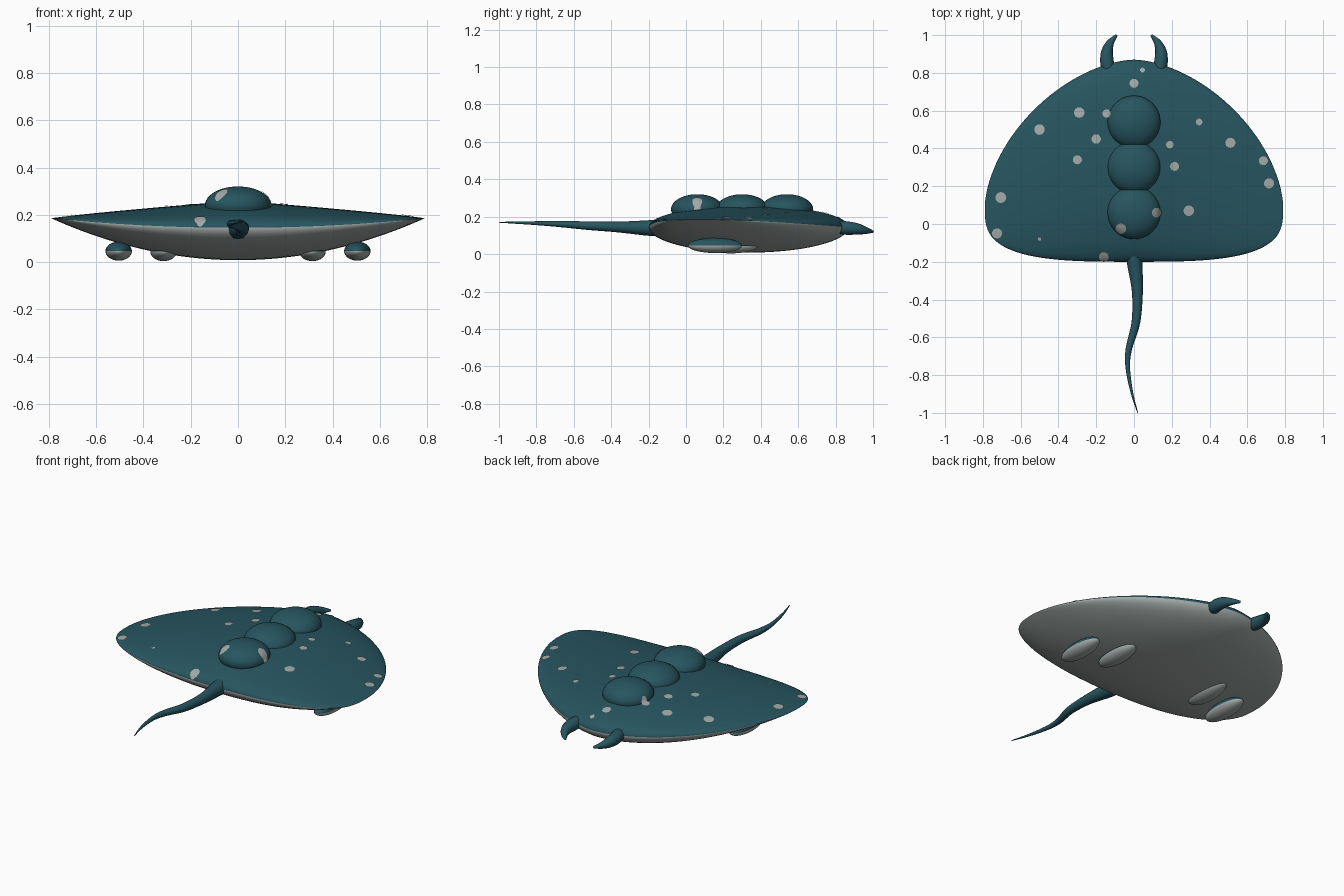
import bpy, bmesh, math
from mathutils import Vector

cube = bpy.data.objects.get("Cube")
if cube:
    bpy.data.objects.remove(cube)


def make_material(name, colour):
    mat = bpy.data.materials.new(name)
    mat.use_nodes = True
    mat.diffuse_color = (*colour, 1)
    mat.node_tree.nodes["Principled BSDF"].inputs["Base Color"].default_value = (*colour, 1)
    return mat


teal = make_material("deep teal", (0.02, 0.09, 0.115))
pale = make_material("pale grey", (0.36, 0.40, 0.39))

HALF_SPAN = 0.79
WIDEST_Y = 0.09
DOME_Y = (0.06, 0.30, 0.54)
DOME_SIZE = Vector((0.14, 0.14, 0.08))
DOME_Z = 0.24


def finish(name, bm, materials):
    bmesh.ops.recalc_face_normals(bm, faces=bm.faces)
    mesh = bpy.data.meshes.new(name)
    bm.to_mesh(mesh)
    bm.free()
    for mat in materials:
        mesh.materials.append(mat)
    mesh.shade_smooth()
    obj = bpy.data.objects.new(name, mesh)
    bpy.context.collection.objects.link(obj)
    return obj


def loft(bm, rings):
    """Join matching rings of points into a closed skin; returns face and sector pairs."""
    loops = [[bm.verts.new(p) for p in ring] for ring in rings]
    made = []
    for a, b in zip(loops, loops[1:]):
        for i in range(len(a)):
            j = (i + 1) % len(a)
            made.append((bm.faces.new((a[i], a[j], b[j], b[i])), i))
    for end in (loops[0], loops[-1]):
        made.append((bm.faces.new(end), len(end) - 1))
    return made


def wing_section(x):
    """Chord middle, half chord, rim height, top rise and belly drop at x."""
    u = min(abs(x) / HALF_SPAN, 0.9999)
    nose = WIDEST_Y + 0.78 * (1 - u ** 1.7) ** (1 / 1.7)
    rear = WIDEST_Y - 0.29 * (1 - u ** 3.2) ** (1 / 3.2)
    rim = 0.145 + 0.04 * u * u
    top = 0.185 + 0.075 * (1 - u) ** 0.85
    belly = 0.008 + 0.177 * u * u
    return (nose + rear) / 2, (nose - rear) / 2, rim, top - rim, rim - belly


def skin_height(x, y):
    """Height of the back, including the domes."""
    mid, half, rim, rise, _ = wing_section(x)
    z = rim + rise * math.sqrt(max(0, 1 - ((y - mid) / half) ** 2))
    for cy in DOME_Y:
        d = (x / DOME_SIZE.x) ** 2 + ((y - cy) / DOME_SIZE.y) ** 2
        if d < 1:
            z = max(z, DOME_Z + DOME_SIZE.z * math.sqrt(1 - d))
    return z


# Flat winged body, teal above the rim and pale below
SECTIONS, SIDES = 72, 64
rings = []
for s in range(SECTIONS + 1):
    x = HALF_SPAN * math.sin(math.pi * (s / SECTIONS - 0.5))
    mid, half, rim, rise, drop = wing_section(x)
    ring = []
    for k in range(SIDES):
        a = math.tau * k / SIDES
        height = rise if math.sin(a) > 0 else drop
        ring.append((x, mid + half * math.cos(a), rim + height * math.sin(a)))
    rings.append(ring)
bm = bmesh.new()
for face, sector in loft(bm, rings):
    face.material_index = 0 if sector < SIDES // 2 else 1
finish("body", bm, (teal, pale))


def ellipsoid(name, centre, size, materials):
    bm = bmesh.new()
    bmesh.ops.create_uvsphere(bm, u_segments=40, v_segments=24, radius=1)
    for face in bm.faces:
        if face.calc_center_median().z < 0:
            face.material_index = len(materials) - 1
    for v in bm.verts:
        v.co = Vector(centre) + v.co * Vector(size)
    return finish(name, bm, materials)


# Row of domes along the back
for label, cy in zip(("rear", "middle", "head"), DOME_Y):
    ellipsoid(label + "_dome", (0, cy, DOME_Z), DOME_SIZE, (teal,))

# Two pairs of pods under the wings
for side, sign in (("left", 1), ("right", -1)):
    ellipsoid(side + "_outer_pod", (sign * 0.505, 0.155, 0.046), (0.056, 0.145, 0.04), (teal, pale))
    ellipsoid(side + "_inner_pod", (sign * 0.315, 0.24, 0.044), (0.056, 0.145, 0.04), (teal, pale))


def tapered_tube(name, stations, sides=12, steps=6):
    """Smooth tube through (x, y, z, radius) stations."""
    pts = [Vector(p) for p in stations]
    pts = [pts[0]] + pts + [pts[-1]]
    path = []
    for a, b, c, d in zip(pts, pts[1:], pts[2:], pts[3:]):
        for i in range(steps):
            t = i / steps
            path.append(b + (c - a) * t / 2 + (a * 2 - b * 5 + c * 4 - d) * t * t / 2
                        + (b * 3 - a - c * 3 + d) * t ** 3 / 2)
    path.append(pts[-1])
    rings = []
    for i, p in enumerate(path):
        ahead = (path[min(i + 1, len(path) - 1)] - path[max(i - 1, 0)]).to_3d().normalized()
        across = ahead.cross(Vector((0, 0, 1))).normalized()
        lift = across.cross(ahead)
        rings.append([p.to_3d() + (across * math.cos(math.tau * k / sides)
                                   + lift * math.sin(math.tau * k / sides)) * p.w
                      for k in range(sides)])
    bm = bmesh.new()
    loft(bm, rings)
    return finish(name, bm, (teal,))


# Whip tail
tapered_tube("tail", [(0, -0.16, 0.14, 0.044), (0.005, -0.22, 0.14, 0.04), (0.018, -0.36, 0.145, 0.029),
                      (0.01, -0.52, 0.152, 0.023), (-0.027, -0.66, 0.16, 0.017),
                      (-0.033, -0.76, 0.164, 0.012), (-0.012, -0.89, 0.168, 0.007),
                      (0.02, -1, 0.17, 0.002)])

# Curled head fins
for side, sign in (("left", 1), ("right", -1)):
    tapered_tube(side + "_head_fin", [(sign * 0.13, 0.79, 0.145, 0.03), (sign * 0.142, 0.85, 0.14, 0.036),
                                      (sign * 0.143, 0.91, 0.135, 0.031),
                                      (sign * 0.125, 0.96, 0.127, 0.02), (sign * 0.092, 1, 0.12, 0.006)])

# Pale spots draped over the back: x, y, radius
SPOTS = [(-.5, .5, .028), (-.29, .59, .028), (-.145, .585, .022), (-.2, .45, .025), (-.3, .34, .024),
         (0, .745, .024), (.045, .815, .013), (.345, .54, .018), (.51, .43, .027), (.19, .42, .02),
         (.215, .305, .024), (.685, .335, .024), (.715, .215, .027), (.29, .07, .028),
         (-.705, .14, .029), (-.725, -.05, .027), (-.5, -.08, .009), (-.16, -.175, .026),
         (-.07, -.025, .028), (.12, .06, .026)]
bm = bmesh.new()
for sx, sy, radius in SPOTS:
    bmesh.ops.create_circle(bm, cap_ends=True, cap_tris=True, segments=14, radius=radius)
    fresh = [v for v in bm.verts if not v.tag]
    edges = {e for v in fresh for e in v.link_edges}
    bmesh.ops.subdivide_edges(bm, edges=list(edges), cuts=2, use_grid_fill=True)
    for v in bm.verts:
        if not v.tag:
            x, y = v.co.x + sx, v.co.y + sy
            v.co = (x, y, skin_height(x, y) + 0.004)
            v.tag = True
for face in bm.faces:
    face.normal_update()
    if face.normal.z < 0:
        face.normal_flip()
spots = finish("back_spots", bm, (pale,))
